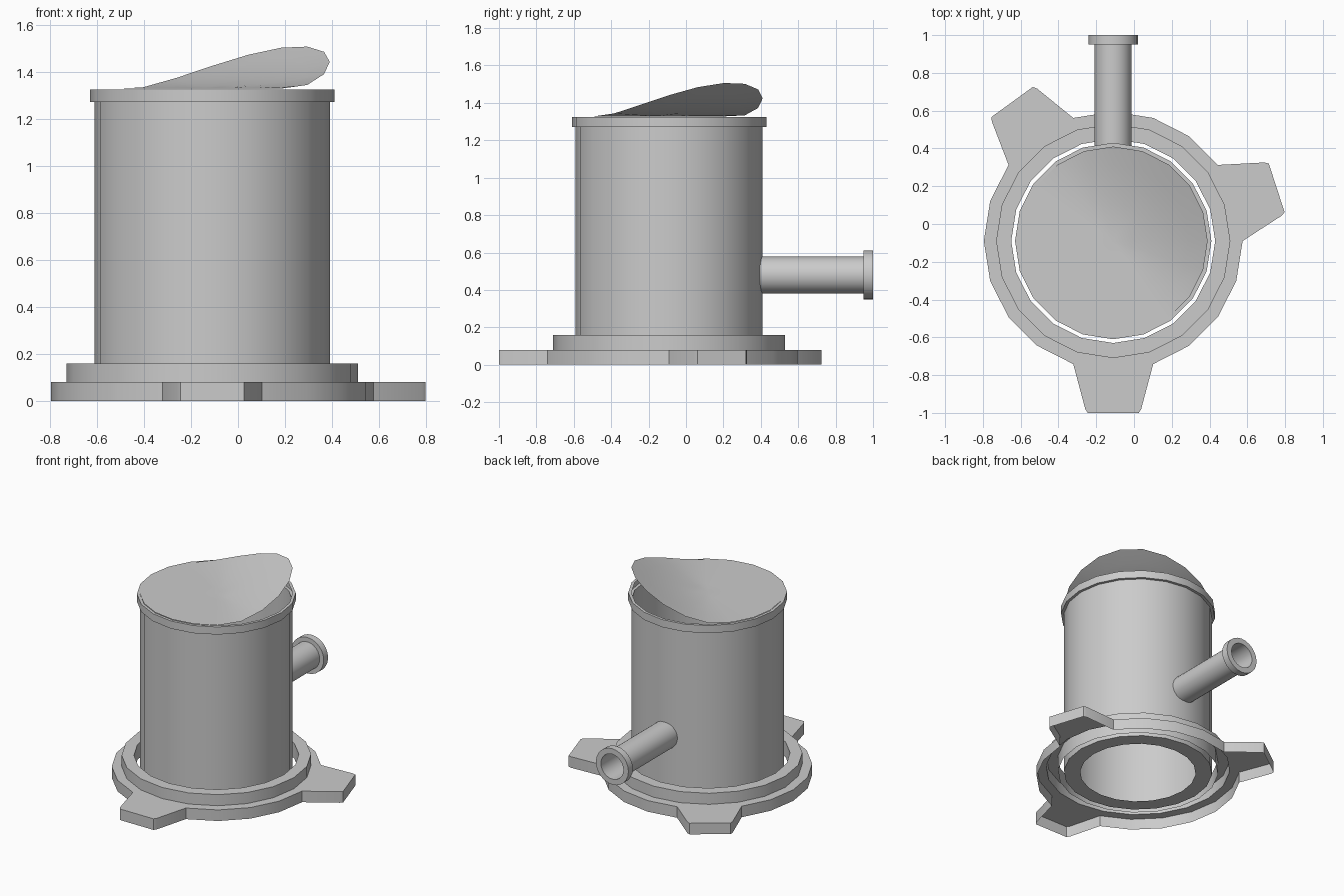
import bpy, bmesh
from math import pi, cos, sin, radians
from mathutils import Vector, Matrix

if "Cube" in bpy.data.objects:
    bpy.data.objects.remove(bpy.data.objects["Cube"])

CX, CY = -0.11, -0.09   # barrel axis
SIDES = 20


def finish(name, bm, matrix, angle=35):
    mesh = bpy.data.meshes.new(name)
    bm.to_mesh(mesh)
    bm.free()
    mesh.transform(matrix)
    ob = bpy.data.objects.new(name, mesh)
    bpy.context.collection.objects.link(ob)
    bpy.ops.object.select_all(action='DESELECT')
    ob.select_set(True)
    bpy.context.view_layer.objects.active = ob
    bpy.ops.object.shade_smooth_by_angle(angle=radians(angle))
    return ob


def circle(bm, r, z, n):
    return [bm.verts.new((r * cos(2 * pi * i / n), r * sin(2 * pi * i / n), z))
            for i in range(n)]


def lathe(name, profile, matrix, n=SIDES):
    bm = bmesh.new()
    rings = [circle(bm, r, z, n) for r, z in profile]
    for a, b in zip(rings, rings[1:]):
        for i in range(n):
            j = (i + 1) % n
            bm.faces.new((a[i], a[j], b[j], b[i]))
    return finish(name, bm, matrix)


axis = Matrix.Translation((CX, CY, 0))

# Barrel with bottom lip and top rim
lathe("barrel", [(.39, .05), (.5, .05), (.5, 1.27), (.52, 1.27),
                 (.52, 1.325), (.5, 1.325)], axis)

# Raised ring of the base, with a small gap around the barrel
lathe("base_raised_ring", [(.62, .08), (.62, .16), (.54, .16), (.54, .05)], axis)

# Side pipe with end collar, pointing to the back
pipe_matrix = Matrix.Translation((CX, 0, .48)) @ Matrix.Rotation(-pi / 2, 4, 'X')
lathe("side_pipe", [(.098, .39), (.098, .95), (.13, .95), (.13, 1.0),
                    (.09, 1.0), (.09, .39)], pipe_matrix, 24)

# Base flange with three tabs: hollow underneath
bm = bmesh.new()
outline = []
for i in range(SIDES):
    a = 2 * pi * i / SIDES
    radial, tangent = Vector((cos(a), sin(a), 0)), Vector((-sin(a), cos(a), 0))
    if i in (1, 7, 15):
        corners = [(-.148, .89), (-.135, .91), (.135, .91), (.148, .89)]
    else:
        corners = [(0, .685)]
    for t, r in corners:
        outline.append(bm.verts.new(radial * r + tangent * t + Vector((0, 0, .08))))
inner = circle(bm, .62, .08, SIDES)
edges = [bm.edges.new((loop[k - 1], loop[k]))
         for loop in (outline, inner) for k in range(len(loop))]
bmesh.ops.triangle_fill(bm, edges=edges, use_beauty=True, use_dissolve=False,
                        normal=(0, 0, 1))
for f in bm.faces:
    f.normal_update()
    if f.normal.z < 0:
        f.normal_flip()
lower = [bm.verts.new((v.co.x, v.co.y, 0)) for v in outline]
for k in range(len(outline)):
    bm.faces.new((lower[k - 1], lower[k], outline[k], outline[k - 1]))
finish("base_flange", bm, axis)

# Lid: thin disc curling up towards the back right
bm = bmesh.new()
RINGS = 5
lift = radians(42)
rings = [circle(bm, .5 * k / RINGS, 0, SIDES) for k in range(1, RINGS + 1)]
centre = bm.verts.new((0, 0, 0))
for i in range(SIDES):
    j = (i + 1) % SIDES
    bm.faces.new((centre, rings[0][i], rings[0][j]))
    for a, b in zip(rings, rings[1:]):
        bm.faces.new((a[i], b[i], b[j], a[j]))
for v in bm.verts:
    s = (v.co.x * cos(lift) + v.co.y * sin(lift)) / .5
    v.co.z = 1.328 + .18 * max(0, s) ** 1.55
finish("lid", bm, axis, 60)
